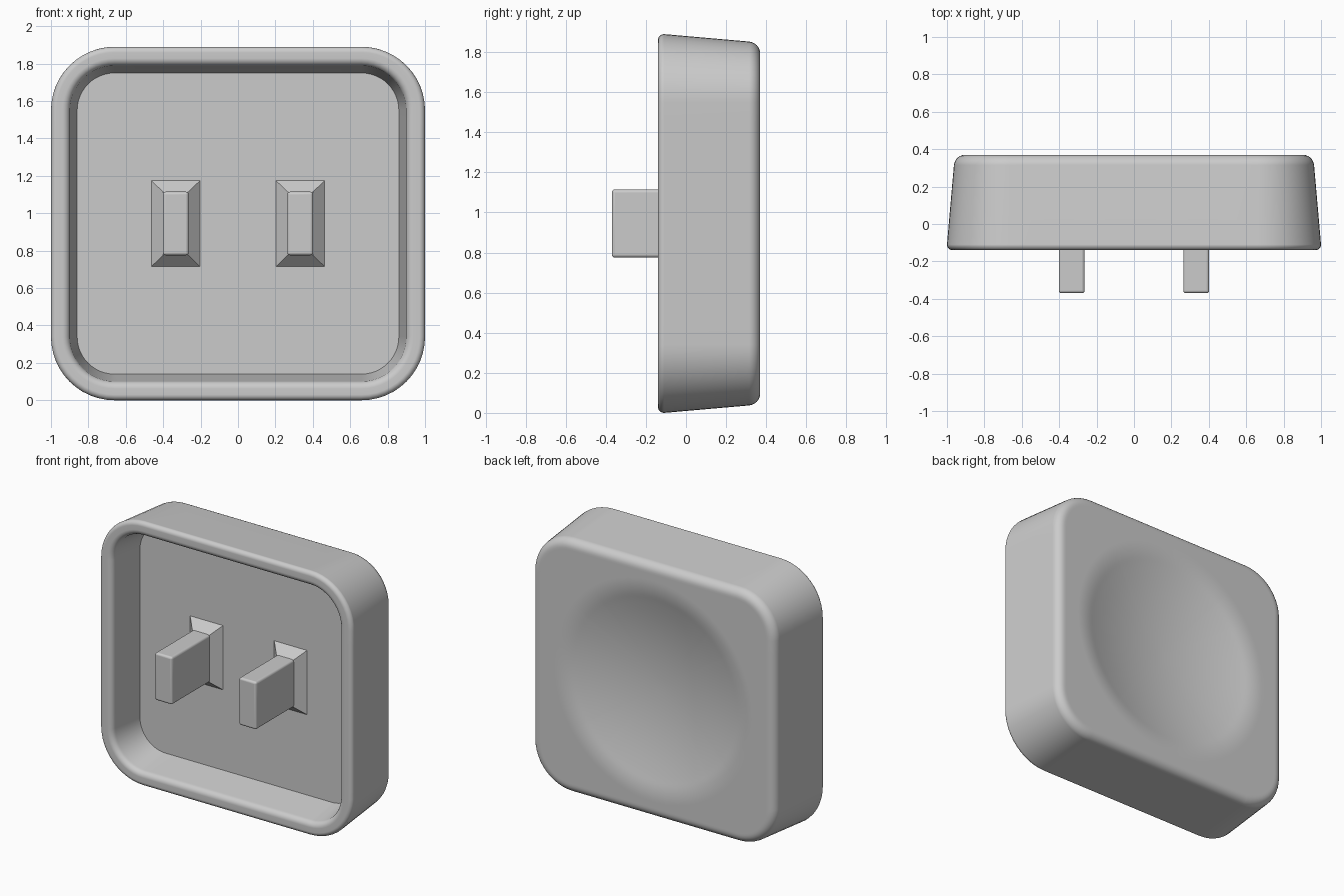
import bpy, bmesh, math

cube = bpy.data.objects.get("Cube")
if cube:
    bpy.data.objects.remove(cube, do_unlink=True)

grey = bpy.data.materials.new("plain grey")
grey.use_nodes = True
colour = (0.6, 0.6, 0.6, 1)
grey.diffuse_color = colour
grey.node_tree.nodes["Principled BSDF"].inputs["Base Color"].default_value = colour

HALF_X, HALF_Z, MID_Z, CORNER = 1.0, 0.945, 0.945, 0.34
FLOOR_Y, BACK_Y = 0.12, 0.37


def make_object(name, bm):
    bmesh.ops.recalc_face_normals(bm, faces=bm.faces)
    mesh = bpy.data.meshes.new(name)
    bm.to_mesh(mesh)
    bm.free()
    obj = bpy.data.objects.new(name, mesh)
    bpy.context.collection.objects.link(obj)
    mesh.materials.append(grey)
    return obj


def rounded_outline(inset, arc=12, side=12):
    """Rounded rectangle, offset inwards, as (x, z) points about the middle."""
    r = CORNER - inset
    cx, cz = HALF_X - CORNER, HALF_Z - CORNER
    corners = []
    for i, (sx, sz) in enumerate([(1, 1), (-1, 1), (-1, -1), (1, -1)]):
        angles = [math.pi / 2 * (i + j / arc) for j in range(arc + 1)]
        corners.append([(sx * cx + r * math.cos(a), sz * cz + r * math.sin(a)) for a in angles])
    points = []
    for i, corner in enumerate(corners):
        points += corner
        (x0, z0), (x1, z1) = corner[-1], corners[(i + 1) % 4][0]
        points += [(x0 + (x1 - x0) * t / side, z0 + (z1 - z0) * t / side) for t in range(1, side)]
    return points


def add_loop(bm, points, y):
    return [bm.verts.new((x, y, MID_Z + z)) for x, z in points]


def bridge(bm, a, b):
    for i in range(len(a)):
        j = (i + 1) % len(a)
        bm.faces.new((a[i], a[j], b[j], b[i]))


def fillet(y, inset, radius, start, end, steps=6):
    """Arc of (y, inset) profile points; angles in degrees."""
    angles = [math.radians(start + (end - start) * i / steps) for i in range(steps + 1)]
    return [(y + radius * math.sin(a), inset + radius * math.cos(a)) for a in angles]


# Shell: wall profile from the cavity floor, round the rim, to the back face
profile = [(FLOOR_Y, 0.14)]
profile += fillet(-0.10, 0.062, 0.04, 0, -90)
profile += fillet(-0.11, 0.03, 0.03, -90, -180)
profile += fillet(0.31, 0.097, 0.06, 175, 90)
profile.append((BACK_Y, 0.11))

bm = bmesh.new()
loops = [add_loop(bm, rounded_outline(inset), y) for y, inset in profile]
for a, b in zip(loops, loops[1:]):
    bridge(bm, a, b)
bm.faces.new(loops[0])

# Shallow round dish in the back face, with a softened lip
DISH_R, DISH_DEPTH, LIP = 0.72, 0.11, 0.06
directions = [math.atan2(z, x) for x, z in rounded_outline(0.11)]


def dish_depth(r):
    bowl = DISH_DEPTH * (1 - (r / DISH_R) ** 2)
    if r <= DISH_R - LIP:
        return bowl
    slope = 2 * DISH_DEPTH * (DISH_R - LIP) / DISH_R ** 2
    edge = DISH_DEPTH * (1 - ((DISH_R - LIP) / DISH_R) ** 2)
    width = 2 * edge / slope
    t = min(1, (r - DISH_R + LIP) / width)
    return edge * (1 - t) ** 2


radii = [0.79 - 0.02 * i for i in range(9)] + [0.6 * (1 - i / 12) for i in range(12)]
previous = loops[-1]
for r in radii:
    ring = add_loop(bm, [(r * math.cos(a), r * math.sin(a)) for a in directions],
                    BACK_Y - dish_depth(r))
    bridge(bm, previous, ring)
    previous = ring
centre = bm.verts.new((0, BACK_Y - DISH_DEPTH, MID_Z))
for i in range(len(previous)):
    bm.faces.new((previous[i], previous[(i + 1) % len(previous)], centre))
shell = make_object("shell", bm)


def box_loop(bm, cx, half_x, half_z, y):
    return add_loop(bm, [(cx + sx * half_x, sz * half_z)
                         for sx, sz in [(-1, -1), (1, -1), (1, 1), (-1, 1)]], y)


def tapered_box(cx, back, front):
    """Closed box between two (half_x, half_z, y) rectangles."""
    bm = bmesh.new()
    a, b = box_loop(bm, cx, *back), box_loop(bm, cx, *front)
    bridge(bm, a, b)
    bm.faces.new(a)
    bm.faces.new(b)
    return bm


# Two prongs, each on a sloped footing
parts = [shell]
for side, sign in (("left", 1), ("right", -1)):
    x = sign * 0.333
    prong = make_object(side + "_prong", tapered_box(x, (0.069, 0.17, FLOOR_Y), (0.069, 0.17, -0.37)))
    bevel = prong.modifiers.new("rounded edges", 'BEVEL')
    bevel.width = 0.015
    bevel.segments = 3
    parts.append(prong)
    make_object(side + "_prong_footing",
                tapered_box(x, (0.13, 0.23, FLOOR_Y), (0.067, 0.168, 0.055)))

# Smooth shading with sharp edges kept
bpy.ops.object.select_all(action='DESELECT')
for obj in parts:
    obj.select_set(True)
bpy.context.view_layer.objects.active = shell
bpy.ops.object.shade_smooth_by_angle(angle=math.radians(35))
for obj in parts:
    weighted = obj.modifiers.new("even shading", 'WEIGHTED_NORMAL')
    weighted.keep_sharp = True
